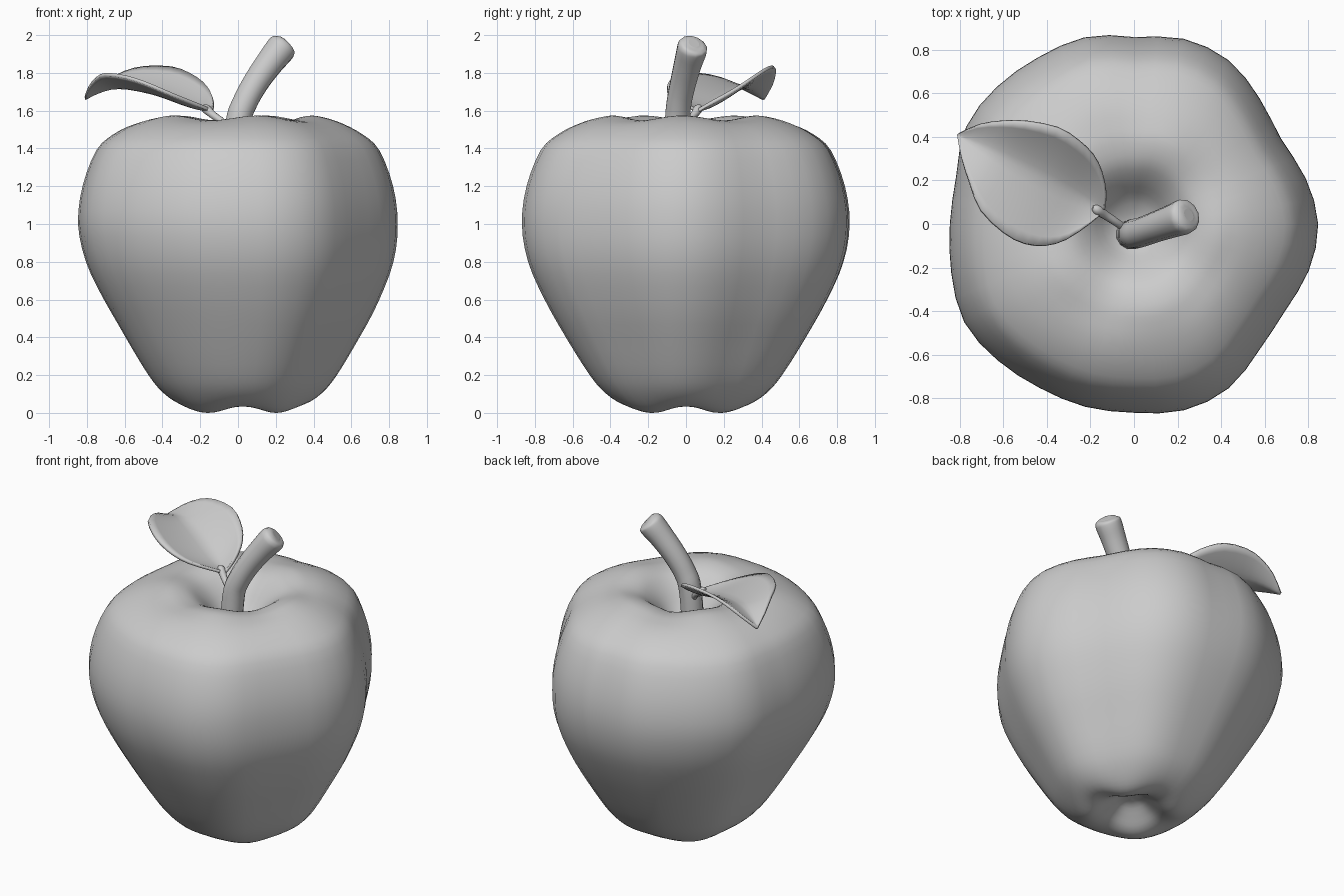
import bpy, bmesh
from math import sin, cos, pi, exp, radians
from mathutils import Vector

cube = bpy.data.objects.get("Cube")
if cube:
    bpy.data.objects.remove(cube, do_unlink=True)

grey = bpy.data.materials.new("plain_grey")
grey.use_nodes = True
grey.diffuse_color = (0.6, 0.6, 0.6, 1)
grey.node_tree.nodes["Principled BSDF"].inputs["Base Color"].default_value = grey.diffuse_color


def spline(points, steps, closed=False):
    """Smooth path through the points, as tuples of any length."""
    count = len(points)
    result = []
    for i in range(count if closed else count - 1):
        if closed:
            a, b, c, d = (points[(i + k) % count] for k in (-1, 0, 1, 2))
        else:
            a, b, c, d = (points[min(max(i + k, 0), count - 1)] for k in (-1, 0, 1, 2))
        for s in range(steps):
            t = s / steps
            result.append(tuple(
                q + t * ((r - p) + t * ((2 * p - 5 * q + 4 * r - u) + t * (3 * q - p - 3 * r + u))) / 2
                for p, q, r, u in zip(a, b, c, d)))
    if not closed:
        result.append(points[-1])
    return result


def finish(obj, angle):
    bpy.ops.object.select_all(action="DESELECT")
    obj.select_set(True)
    bpy.context.view_layer.objects.active = obj
    if obj.type == "CURVE":
        bpy.ops.object.convert(target="MESH")
        obj = bpy.context.view_layer.objects.active
    bpy.ops.object.shade_smooth_by_angle(angle=radians(angle))
    obj.data.materials.clear()
    obj.data.materials.append(grey)


def grid_mesh(name, rows, wrap=False):
    """Skin a list of equally long vertex rows."""
    bm = bmesh.new()
    verts = [[bm.verts.new(p) for p in row] for row in rows]
    width = len(rows[0])
    for low, high in zip(verts, verts[1:]):
        for j in range(width if wrap else width - 1):
            k = (j + 1) % width
            bm.faces.new((low[j], low[k], high[k], high[j]))
    bmesh.ops.remove_doubles(bm, verts=bm.verts, dist=0.0005)
    bmesh.ops.recalc_face_normals(bm, faces=bm.faces)
    mesh = bpy.data.meshes.new(name)
    bm.to_mesh(mesh)
    bm.free()
    obj = bpy.data.objects.new(name, mesh)
    bpy.context.collection.objects.link(obj)
    return obj


def tube(name, points):
    """Round stalk along points given as x, y, z, radius."""
    data = bpy.data.curves.new(name, "CURVE")
    data.dimensions = "3D"
    data.bevel_depth = 1
    data.bevel_resolution = 4
    data.use_fill_caps = True
    path = spline(points, 4)
    line = data.splines.new("POLY")
    line.points.add(len(path) - 1)
    for point, (x, y, z, r) in zip(line.points, path):
        point.co = (x, y, z, 1)
        point.radius = r
    obj = bpy.data.objects.new(name, data)
    bpy.context.collection.objects.link(obj)
    finish(obj, 100)


# Fruit body: vertical profile (radius, height) and a lobed plan outline
profile = [(0, .12), (.07, .11), (.14, .06), (.2, .015), (.26, 0), (.33, .025),
           (.42, .1), (.5, .2), (.62, .4), (.73, .6), (.815, .8), (.847, 1),
           (.823, 1.2), (.75, 1.39), (.66, 1.475), (.55, 1.53), (.45, 1.555),
           (.37, 1.56), (.28, 1.535), (.2, 1.47), (.12, 1.38), (.05, 1.335), (0, 1.32)]
outline = [.845, .815, .78, .815, .868, .88, .865, .886, .882, .89, .89, .845,
           .845, .868, .9, .885, .868, .868, .866, .885, .87, .815, .8, .83]
plan = [r[0] / .847 for r in spline([(r,) for r in outline], 2, closed=True)]


def body_point(radius, height, index):
    angle = 2 * pi * index / len(plan)
    lobed = min(1, radius / .6)
    r = radius * (1 + (plan[index] - 1) * lobed)
    z = height
    if height > 1:
        # Five soft crests round the top hollow
        z += .013 * cos(5 * angle + .26) * exp(-((radius - .38) / .15) ** 2)
    else:
        # Four feet round the bottom hollow
        z += .017 * (1 + cos(4 * angle)) * exp(-((radius - .25) / .12) ** 2)
    # Crease down the upper back
    crease = exp(-((angle - 1.53) / .11) ** 2) * max(0, min(1, (height - .7) * 2))
    r -= .014 * crease * lobed
    # The base sits slightly off centre
    shift = .025 * max(0, min(1, (1 - height) * 2))
    return (r * cos(angle) + shift, r * sin(angle), z)


rows = [[body_point(max(r, 0), z, i) for i in range(len(plan))]
        for r, z in spline(profile, 3)]
finish(grid_mesh("fruit_body", rows, wrap=True), 80)

# Main stem, leaning to the left with a rounded cut end
tube("stem", [(-.02, -.05, 1.25, .068), (0, -.045, 1.53, .069), (.035, -.037, 1.64, .068),
              (.095, -.015, 1.75, .07), (.165, .01, 1.85, .075), (.22, .03, 1.92, .081),
              (.238, .036, 1.943, .077), (.247, .04, 1.954, .06), (.251, .042, 1.958, .03)])

# Leaf stalk
tube("leaf_stalk", [(0, -.05, 1.44, .018), (-.07, 0, 1.53, .018),
                    (-.13, .04, 1.575, .02), (-.17, .065, 1.61, .024), (-.19, .075, 1.62, .01)])

# Leaf blade: distance along midrib, midrib height, back width, front width
sections = [(0, 1.6, .01, .01), (.03, 1.605, .08, .085), (.09, 1.615, .155, .195),
            (.16, 1.635, .205, .263), (.25, 1.665, .232, .3), (.36, 1.695, .24, .3),
            (.5, 1.72, .2, .258), (.6, 1.72, .15, .175), (.69, 1.695, .085, .087),
            (.755, 1.665, .004, .004)]
root = Vector((-.14, .06, 0))
along = Vector((-.886, .463, 0))
across = Vector((.463, .886, 0))
leaf_rows = []
for s, z, back, front in spline(sections, 2):
    row = []
    for i in range(-6, 7):
        t = i / 6
        width, rise = (back, .55) if t > 0 else (front, .28)
        lift = rise * width * abs(t) ** 1.4
        row.append(root + along * s + across * width * t + Vector((0, 0, z + lift)))
    leaf_rows.append(row)
leaf = grid_mesh("leaf", leaf_rows)
thick = leaf.modifiers.new("thickness", "SOLIDIFY")
thick.thickness = .018
thick.offset = 0
finish(leaf, 60)
